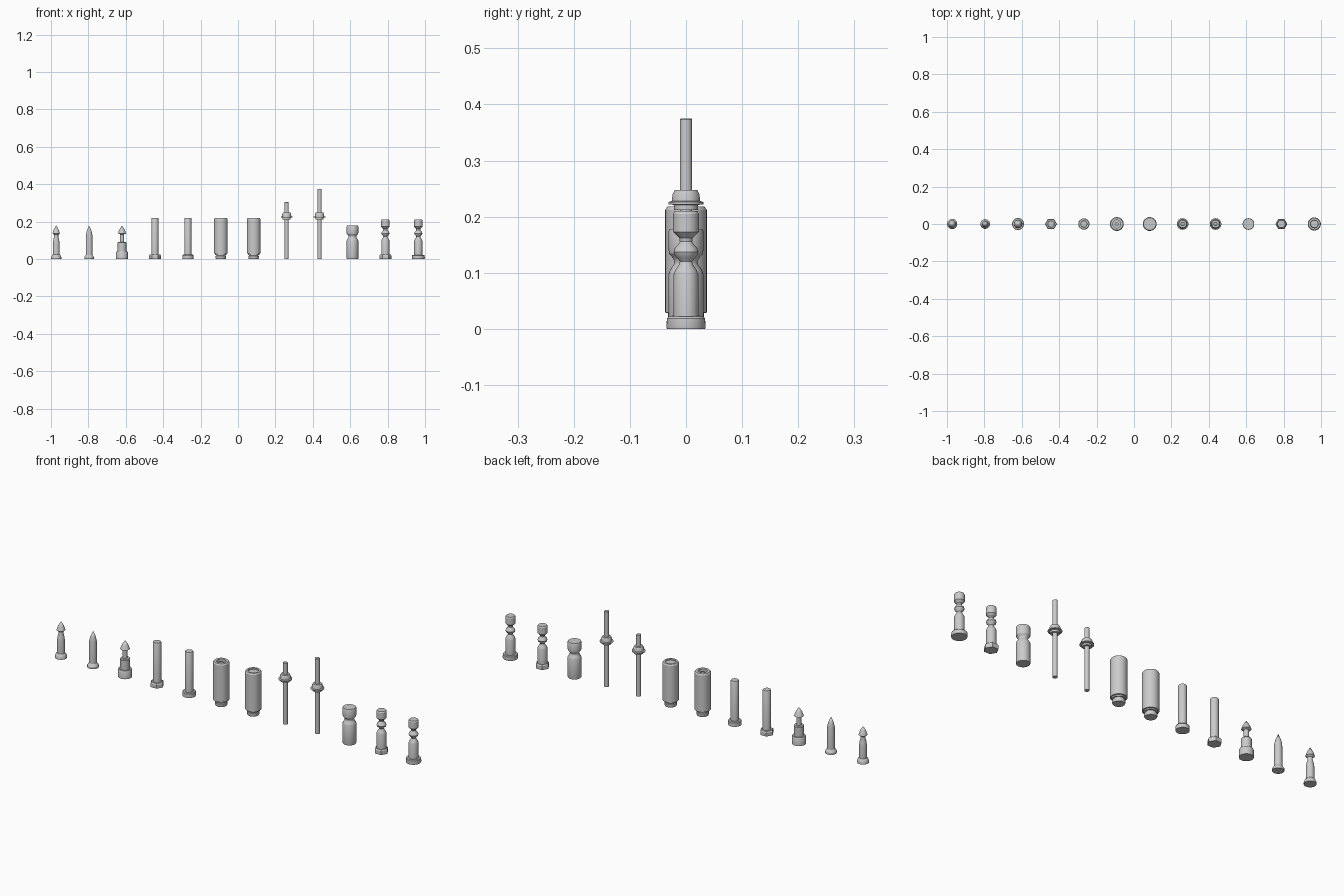
import bpy, bmesh, math

X0, STEP = -0.972, 0.176


def lathe(name, slot, profile, n=32):
    """Spin a (radius, z) profile around a vertical axis at the given row slot."""
    bm = bmesh.new()
    rings = []
    for r, z in profile:
        if r == 0:
            rings.append([bm.verts.new((0, 0, z))])
        else:
            rings.append([bm.verts.new((r * math.cos(2 * math.pi * i / n),
                                        r * math.sin(2 * math.pi * i / n), z)) for i in range(n)])
    for a, b in zip(rings, rings[1:]):
        for i in range(n):
            j = (i + 1) % n
            if len(a) == 1:
                bm.faces.new((a[0], b[j], b[i]))
            elif len(b) == 1:
                bm.faces.new((a[i], a[j], b[0]))
            else:
                bm.faces.new((a[i], a[j], b[j], b[i]))
    bmesh.ops.recalc_face_normals(bm, faces=bm.faces)
    me = bpy.data.meshes.new(name)
    bm.to_mesh(me)
    bm.free()
    ob = bpy.data.objects.new(name, me)
    ob.location.x = X0 + STEP * slot
    bpy.context.collection.objects.link(ob)
    bpy.context.view_layer.objects.active = ob
    ob.select_set(True)
    bpy.ops.object.shade_smooth_by_angle(angle=math.radians(30))
    ob.select_set(False)
    return ob


# Pointed driver pins: waisted, plain and stepped
lathe("waisted_pointed_pin", 0, [
    (0, 0), (.027, 0), (.027, .010), (.022, .020), (.018, .024), (.018, .085),
    (.015, .105), (.011, .120), (.011, .130), (.020, .137), (.013, .158), (0, .179)])
lathe("plain_pointed_pin", 1, [
    (0, 0), (.026, 0), (.026, .010), (.018, .022), (.017, .130), (.012, .152), (0, .179)])
lathe("stepped_pointed_pin", 2, [
    (0, 0), (.032, 0), (.032, .034), (.029, .040), (.023, .040), (.023, .088),
    (.020, .092), (.011, .092), (.011, .132), (.022, .137), (.014, .158), (0, .179)])

# Straight pins, one on a hexagonal foot and one on a round foot
shaft = [(0, .015), (.019, .015), (.019, .216), (.017, .220), (0, .220)]
lathe("hex_foot", 3, [(0, 0), (.032, 0), (.032, .018), (.028, .023), (0, .023)], 6)
lathe("hex_foot_shaft", 3, shaft)
lathe("round_foot_pin", 4, [
    (0, 0), (.030, 0), (.030, .019), (.027, .023), (.019, .023),
    (.019, .216), (.017, .220), (0, .220)])

# Barrel sleeves: one with a deep socket and inner pin, one with a shallow recess
barrel = [(0, 0), (.026, 0), (.028, .004), (.028, .016), (.024, .018), (.024, .022),
          (.031, .022), (.031, .028), (.037, .029), (.037, .212), (.033, .218)]
lathe("socket_barrel", 5, barrel + [
    (.021, .218), (.021, .190), (.010, .190), (.010, .210), (0, .210)])
lathe("recessed_barrel", 6, barrel + [(.024, .218), (.024, .212), (0, .212)])

# Long rods with flanged collars
for slot, top in ((7, .305), (8, .375)):
    lathe("collared_rod", slot, [(0, 0), (.011, 0), (.011, top - .002), (.009, top), (0, top)], 24)
    lathe("flanged_collar", slot, [
        (.011, .212), (.021, .212), (.021, .221), (.031, .222), (.031, .226),
        (.025, .228), (.024, .240), (.020, .248), (.011, .248)])

# Thick pin with a single waist
lathe("waisted_pin", 9, [
    (0, 0), (.030, 0), (.031, .003), (.031, .098), (.028, .106), (.022, .114),
    (.021, .120), (.023, .126), (.030, .134), (.031, .140), (.031, .174),
    (.029, .178), (0, .178)])

# Spool pins with a rounded bead between two necks
spool = [(.022, .022), (.022, .097), (.019, .105), (.013, .114), (.011, .120),
         (.014, .125), (.020, .131), (.022, .137), (.020, .144), (.014, .150),
         (.011, .156), (.012, .162), (.018, .168), (.023, .173), (.023, .205),
         (.020, .210), (0, .210)]
lathe("spool_hex_foot", 10, [(0, 0), (.032, 0), (.032, .019), (.028, .024), (0, .024)], 6)
lathe("hex_foot_spool", 10, [(0, .015), (.022, .015)] + spool)
lathe("round_foot_spool", 11, [
    (0, 0), (.034, 0), (.035, .003), (.034, .019), (.031, .022)] + spool)
